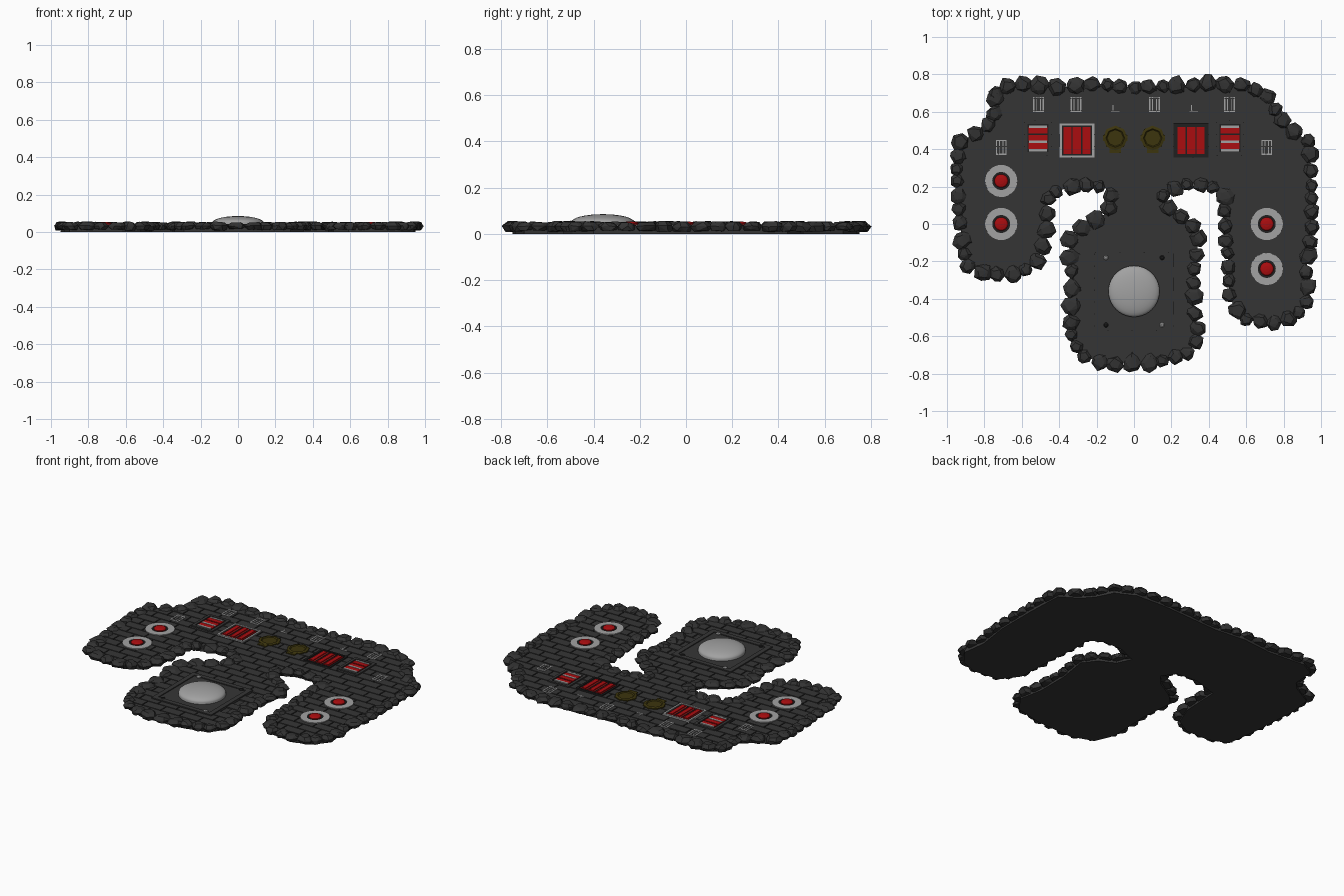
import bpy, bmesh, math, random
from mathutils import Vector, Matrix

if "Cube" in bpy.data.objects:
    bpy.data.objects.remove(bpy.data.objects["Cube"])

random.seed(7)

def material(name, rgb):
    m = bpy.data.materials.new(name)
    m.diffuse_color = (*rgb, 1)
    m.use_nodes = True
    m.node_tree.nodes["Principled BSDF"].inputs["Base Color"].default_value = m.diffuse_color
    return m

STONE = material("dark stone", (0.036, 0.036, 0.036))
ROCK = material("rock", (0.032, 0.032, 0.032))
BLACK = material("black metal", (0.014, 0.014, 0.014))
GREY = material("light metal", (0.36, 0.36, 0.36))
RED = material("red", (0.40, 0.004, 0.005))
OLIVE = material("dark brass", (0.045, 0.035, 0.004))
FLOOR = 0.036

def make(name, bm, mat, smooth=False):
    bmesh.ops.recalc_face_normals(bm, faces=bm.faces)
    me = bpy.data.meshes.new(name)
    bm.to_mesh(me)
    bm.free()
    me.materials.append(mat)
    ob = bpy.data.objects.new(name, me)
    bpy.context.collection.objects.link(ob)
    if smooth:
        me.shade_smooth()
    return ob

def add_box(bm, x, y, w, d, z0, z1):
    m = Matrix.Translation((x, y, (z0 + z1) / 2)) @ Matrix.Diagonal((w, d, z1 - z0, 1))
    bmesh.ops.create_cube(bm, size=1, matrix=m)

def boxes(name, mat, items):
    bm = bmesh.new()
    for it in items:
        add_box(bm, *it)
    return make(name, bm, mat)

def frame(x, y, w, d, t, z0, z1):
    return [(x, y + s * (d - t) / 2, w, t, z0, z1) for s in (-1, 1)] + \
           [(x + s * (w - t) / 2, y, t, d - 2 * t, z0, z1) for s in (-1, 1)]

def lathe(name, mat, x, y, profile, n=32, smooth=False):
    bm = bmesh.new()
    vs = [bm.verts.new((x + r, y, z)) for r, z in profile]
    es = [bm.edges.new(p) for p in zip(vs, vs[1:])]
    bmesh.ops.spin(bm, geom=vs + es, cent=(x, y, 0), axis=(0, 0, 1),
                   angle=2 * math.pi, steps=n)
    bmesh.ops.remove_doubles(bm, verts=bm.verts, dist=1e-5)
    return make(name, bm, mat, smooth)

def prism(name, mat, pts, z0, z1):
    bm = bmesh.new()
    f = bm.faces.new([bm.verts.new((x, y, z0)) for x, y in pts])
    ext = bmesh.ops.extrude_face_region(bm, geom=[f])
    bmesh.ops.translate(bm, vec=(0, 0, z1 - z0),
                        verts=[v for v in ext["geom"] if isinstance(v, bmesh.types.BMVert)])
    return make(name, bm, mat)

# island outline, clockwise from the back left
OUTLINE = [(-.74, .70), (-.65, .75), (-.4, .73), (-.2, .75), (0, .73), (.2, .74), (.4, .75),
           (.6, .74), (.72, .68), (.77, .58), (.83, .51), (.94, .44), (.95, .2), (.95, -.05),
           (.92, -.25), (.94, -.4), (.87, -.49), (.76, -.53), (.59, -.51), (.51, -.4), (.5, -.15),
           (.48, .05), (.49, .16), (.4, .21), (.27, .21), (.15, .16), (.19, .07), (.29, .02),
           (.35, -.06), (.32, -.25), (.32, -.45), (.35, -.6), (.28, -.7), (.1, -.74), (-.15, -.75),
           (-.29, -.7), (-.34, -.58), (-.33, -.3), (-.35, -.09), (-.28, -.02), (-.16, .05),
           (-.10, .12), (-.16, .2), (-.3, .21), (-.46, .16), (-.47, -.08), (-.52, -.21),
           (-.62, -.27), (-.78, -.27), (-.9, -.22), (-.93, 0), (-.95, .3), (-.93, .44),
           (-.8, .51), (-.75, .56)]
prism("base_slab", STONE, OUTLINE, 0, 0.028)

# paving bricks in staggered rows, cut to the outline
bricks, gap, bw, bd = [], 0.006, 0.13, 0.064
for j in range(25):
    y = -0.77 + bd * j
    for i in range(17):
        x = -1.05 + bw * i + (bw / 2 if j % 2 else 0)
        if abs(x) < 0.2 and abs(y + 0.36) < 0.2:
            continue
        bricks.append((x, y, bw - gap, bd - gap, 0.02, FLOOR))
paving = boxes("paving_bricks", STONE, bricks)
cutter = prism("outline_cutter", STONE, OUTLINE, -0.1, 0.1)
cutter.hide_render = True
mod = paving.modifiers.new("cut", 'BOOLEAN')
mod.operation, mod.solver, mod.object = 'INTERSECT', 'EXACT', cutter
bpy.context.view_layer.update()
cut = bpy.data.meshes.new_from_object(paving.evaluated_get(bpy.context.evaluated_depsgraph_get()))
paving.modifiers.clear()
paving.data = cut
bpy.data.objects.remove(cutter)

# border rocks: faceted hulls strung along the outline
def add_rock(bm, x, y, r):
    turn, h = random.uniform(0, 6.3), random.uniform(0.017, 0.023)
    vs = []
    for n, rr, z in ((6, .8, -.9), (7, 1, 0.1), (5, .62, 1)):
        for k in range(n):
            a = turn + (k + random.uniform(-.25, .25)) * 2 * math.pi / n
            q = r * rr * random.uniform(.85, 1.1)
            vs.append(bm.verts.new((x + q * math.cos(a), y + q * math.sin(a),
                                    0.033 + h * (z + random.uniform(-.25, .05)))))
    res = bmesh.ops.convex_hull(bm, input=vs)
    junk = {v for v in res["geom_interior"] if isinstance(v, bmesh.types.BMVert)}
    bmesh.ops.delete(bm, geom=list(junk), context='VERTS')

bm = bmesh.new()
travel, nxt = 0.0, 0.0
for p, q in zip(OUTLINE, OUTLINE[1:] + OUTLINE[:1]):
    p, q = Vector(p), Vector(q)
    seg = (q - p).length
    while nxt < travel + seg:
        c = p.lerp(q, (nxt - travel) / seg)
        r = random.uniform(0.037, 0.055)
        add_rock(bm, c.x, c.y, r)
        nxt += r * 1.75
    travel += seg
make("border_rocks", bm, ROCK)

# central dome on a square plate with four studs
boxes("dome_plate", STONE, [(0, -.36, .37, .37, .02, .038)])
boxes("dome_plate_frame", STONE, frame(0, -.36, .42, .42, .03, .02, .043))
dome = [(0.137 * math.cos(t * math.pi / 16), 0.05 + 0.035 * math.sin(t * math.pi / 16))
        for t in range(8)] + [(0, 0.085)]
lathe("dome", GREY, 0, -.36, [(0.137, 0.03)] + dome, 40, True)
for sx in (-1, 1):
    for sy in (-1, 1):
        lathe("plate_stud", GREY if sx != sy else BLACK, .15 * sx, -.36 + .18 * sy,
              [(.013, .03), (.013, .043), (.007, .048), (0, .048)], 10)

# round buttons on the side wings
for x, y in ((-.71, .23), (-.71, 0), (.71, 0), (.71, -.24)):
    lathe("button_ring", GREY, x, y, [(.086, .03), (.086, .041), (.048, .041), (.048, .03)])
    lathe("button_well", BLACK, x, y, [(.05, .03), (.05, .039), (0, .039)])
    lathe("button", RED, x, y, [(.036, .036), (.036, .044), (.03, .05), (.016, .053), (0, .054)], 24)

# striped panels and large grilles, mirrored left and right
for s in (-1, 1):
    x, y = .513 * s, .46
    boxes("panel_plate", BLACK, [(x, y, .125, .155, .03, .039)])
    boxes("panel_frame", STONE, frame(x, y, .148, .185, .017, .03, .044))
    boxes("panel_red_bars", RED, [(x, y + d, .10, .034, .03, .043) for d in (-.042, 0, .042)])
    boxes("panel_light_bars", GREY, [(x, y + d, .095, .013, .03, .045) for d in (-.066, -.021, .06)])

    x, y = .305 * s, .447
    boxes("grille_plate", BLACK, [(x, y, .165, .165, .03, .038)])
    boxes("grille_frame", GREY if s < 0 else BLACK, frame(x, y, .185, .185, .012, .03, .043))
    boxes("grille_back", RED, [(x, y, .145, .145, .03, .040)])
    boxes("grille_slots", BLACK, [(x + d, y, .007, .145, .03, .042) for d in (-.026, .026)])
    boxes("grille_bars", RED, [(x + d, y, .026, .14, .03, .045) for d in (-.053, 0, .053)])

    # brass valves
    x, y = .1 * s, .46
    lathe("valve_rim", OLIVE, x, y, [(.066, .03), (.066, .042), (.05, .046), (.044, .041), (0, .041)], 8)
    boxes("valve_foot", OLIVE, [(x, y - .06, .06, .04, .03, .041), (x, y, .13, .03, .03, .041)])

# small vents; some are partly sunk in the bricks
def vent(x, y, full):
    z0, z1, b = 0.03, 0.038, 0.007
    if full:
        items = frame(x, y, .058, .08, b, z0, z1) + [(x + d, y, .005, .07, z0, z1) for d in (-.01, .01)]
    else:
        items = [(x, y - .036, .045, b, z0, z1), (x - .012, y - .02, b, .03, z0, z1)]
    boxes("vent", GREY, items)

for x, y, full in ((-.51, .64, 1), (-.31, .64, 1), (-.1, .64, 0), (.11, .64, 1),
                   (.32, .64, 0), (.51, .64, 1), (-.71, .41, 1), (.71, .41, 1)):
    vent(x, y, full)
